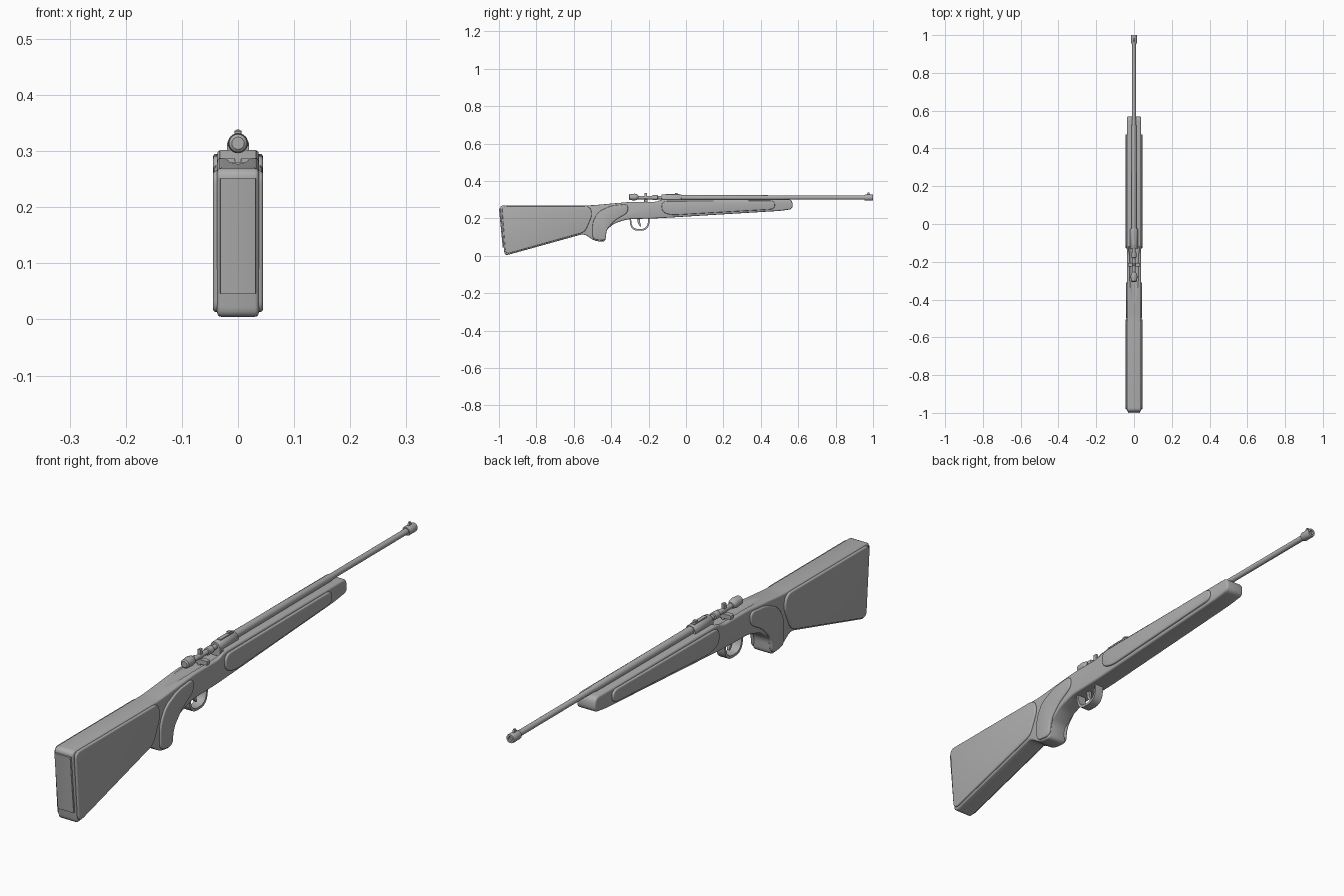
import bpy, bmesh, math
from mathutils import Vector

if "Cube" in bpy.data.objects:
    bpy.data.objects.remove(bpy.data.objects["Cube"], do_unlink=True)

grey = bpy.data.materials.new("plain grey")
grey.use_nodes = True
grey.diffuse_color = (0.42, 0.42, 0.42, 1)
grey.node_tree.nodes["Principled BSDF"].inputs["Base Color"].default_value = (0.42, 0.42, 0.42, 1)


def finish(name, bm):
    """Turn a bmesh into a named, smooth-shaded object."""
    bmesh.ops.recalc_face_normals(bm, faces=bm.faces)
    mesh = bpy.data.meshes.new(name)
    bm.to_mesh(mesh)
    bm.free()
    obj = bpy.data.objects.new(name, mesh)
    bpy.context.collection.objects.link(obj)
    mesh.materials.append(grey)
    shade(obj)
    return obj


def shade(obj):
    bpy.ops.object.select_all(action='DESELECT')
    obj.select_set(True)
    bpy.context.view_layer.objects.active = obj
    bpy.ops.object.shade_smooth_by_angle(angle=math.radians(35))


def rounded(points, radius, steps=5):
    """Round every corner of a closed outline."""
    pts = [Vector(p) for p in points]
    out = []
    for i, p in enumerate(pts):
        a, b = pts[i - 1] - p, pts[(i + 1) % len(pts)] - p
        start = p + a.normalized() * min(radius, a.length * 0.45)
        end = p + b.normalized() * min(radius, b.length * 0.45)
        for s in range(steps + 1):
            t = s / steps
            out.append(start * (1 - t) ** 2 + p * 2 * t * (1 - t) + end * t * t)
    return out


def slab(name, outline, x0, x1, radius=0.0, bevel=0.0):
    """Extrude a side outline (y, z) across x and soften its rims."""
    pts = rounded(outline, radius) if radius else outline
    bm = bmesh.new()
    face = bm.faces.new([bm.verts.new((x0, p[0], p[1])) for p in pts])
    ext = bmesh.ops.extrude_face_region(bm, geom=[face], use_keep_orig=True)
    moved = [g for g in ext["geom"] if isinstance(g, bmesh.types.BMVert)]
    bmesh.ops.translate(bm, verts=moved, vec=(x1 - x0, 0, 0))
    bmesh.ops.recalc_face_normals(bm, faces=bm.faces)
    if bevel:
        rims = [e for e in bm.edges if abs(e.verts[0].co.x - e.verts[1].co.x) < 1e-6]
        bmesh.ops.bevel(bm, geom=rims, offset=bevel, segments=3, profile=0.5,
                        affect='EDGES', clamp_overlap=False)
    return finish(name, bm)


def turned(name, profile, z, sides=24):
    """Revolve a closed (y, radius) profile around the bore axis at height z."""
    bm = bmesh.new()
    rings = []
    for y, r in profile:
        rings.append([bm.verts.new((r * math.cos(math.tau * i / sides), y,
                                    z + r * math.sin(math.tau * i / sides)))
                      for i in range(sides)])
    for a, b in zip(rings, rings[1:]):
        for i in range(sides):
            j = (i + 1) % sides
            bm.faces.new((a[i], a[j], b[j], b[i]))
    bm.faces.new(rings[0])
    bm.faces.new(rings[-1])
    return finish(name, bm)


def box(name, x, y0, y1, z0, z1, bevel=0.002):
    return slab(name, [(y0, z0), (y1, z0), (y1, z1), (y0, z1)], -x, x, 0, bevel)


def both_sides(name, outline, inner, outer, radius, bevel):
    for side, s in (("left", 1), ("right", -1)):
        slab(side + "_" + name, outline, s * inner, s * outer, radius, bevel)


BORE = 0.311

# One-piece stock: butt, wrist, grip and fore-end
stock = slab("stock", [
    (-0.995, 0.27), (-0.5, 0.27), (-0.3, 0.288), (-0.16, 0.288), (-0.13, 0.302),
    (0.567, 0.302), (0.572, 0.25), (0.5, 0.24), (-0.16, 0.2), (-0.31, 0.196),
    (-0.38, 0.175), (-0.43, 0.135), (-0.43, 0.073), (-0.49, 0.08),
    (-0.545, 0.118), (-0.97, 0.0)], -0.037, 0.037, 0.022, 0.007)

# Bolt channel along the top of the wrist
cutter = turned("channel_cutter", [(-0.48, 0.03), (-0.12, 0.03)], 0.307)
cutter.hide_render = True
cut = stock.modifiers.new("bolt channel", 'BOOLEAN')
cut.operation = 'DIFFERENCE'
cut.solver = 'EXACT'
cut.object = cutter
bpy.context.view_layer.objects.active = stock
bpy.ops.object.modifier_apply(modifier=cut.name)
bpy.data.objects.remove(cutter, do_unlink=True)
shade(stock)

# Butt pad
slab("butt_pad", [(-1.0, 0.252), (-0.97, 0.252), (-0.955, 0.045), (-0.98, 0.045)],
     -0.032, 0.032, 0, 0.002)

# Raised side panels
both_sides("butt_panel", [
    (-0.985, 0.265), (-0.515, 0.265), (-0.5, 0.22), (-0.54, 0.127), (-0.965, 0.008)],
    0.03, 0.0445, 0.025, 0.005)
both_sides("grip_panel", [
    (-0.31, 0.277), (-0.31, 0.23), (-0.38, 0.19), (-0.425, 0.14), (-0.43, 0.08),
    (-0.5, 0.088), (-0.5, 0.18), (-0.47, 0.235), (-0.4, 0.268)],
    0.03, 0.0435, 0.025, 0.005)
both_sides("fore_panel", [
    (-0.13, 0.292), (0.475, 0.295), (0.475, 0.249), (-0.08, 0.217), (-0.13, 0.235)],
    0.03, 0.0445, 0.03, 0.005)

# Barrel with hollow muzzle
turned("barrel", [(-0.05, 0.014), (0.52, 0.0125), (0.53, 0.0105), (0.99, 0.0105)], BORE)
turned("muzzle_ring", [(0.955, 0.009), (0.955, 0.015), (0.96, 0.0165), (0.995, 0.0165),
                       (1.0, 0.015), (1.0, 0.008), (0.991, 0.008)], BORE)
slab("front_sight", [(0.962, 0.32), (0.985, 0.32), (0.98, 0.338), (0.972, 0.338)],
     -0.003, 0.003)

# Receiver ring and rear sight
turned("receiver_ring", [(-0.13, 0.018), (-0.127, 0.02), (-0.028, 0.02), (-0.025, 0.018)], 0.309)
box("receiver_base", 0.02, -0.13, -0.025, 0.28, 0.31)
box("rear_sight", 0.008, -0.11, -0.035, 0.322, 0.331)
box("rear_sight_blade", 0.006, -0.058, -0.045, 0.329, 0.337, 0.001)

# Bolt, collar and cocking knob
turned("bolt", [(-0.28, 0.009), (-0.12, 0.009)], BORE)
turned("bolt_collar", [(-0.18, 0.009), (-0.178, 0.013), (-0.152, 0.013), (-0.15, 0.009)], BORE)
turned("cocking_knob", [(-0.306, 0.011), (-0.302, 0.016), (-0.275, 0.018),
                        (-0.262, 0.015), (-0.255, 0.009)], 0.314)
box("safety_tab", 0.006, -0.222, -0.208, 0.28, 0.336)
box("bolt_crossbar", 0.033, -0.224, -0.206, 0.286, 0.302, 0.003)

# Trigger guard: a flat strip bent into a loop
outer, inner = [], []
for i in range(21):
    a = math.pi + math.pi * i / 20
    c, s = math.cos(a), math.sin(a)
    c = math.copysign(abs(c) ** 0.7, c)
    s = math.copysign(abs(s) ** 0.7, s)
    outer.append((-0.248 + 0.053 * c, 0.2 + 0.066 * s))
    inner.append((-0.248 + 0.045 * c, 0.2 + 0.057 * s))
slab("trigger_guard", outer + inner[::-1], -0.017, 0.017)

# Trigger
slab("trigger", [(-0.262, 0.205), (-0.245, 0.205), (-0.247, 0.18), (-0.238, 0.158),
                 (-0.245, 0.155), (-0.258, 0.175)], -0.005, 0.005, 0.006)
